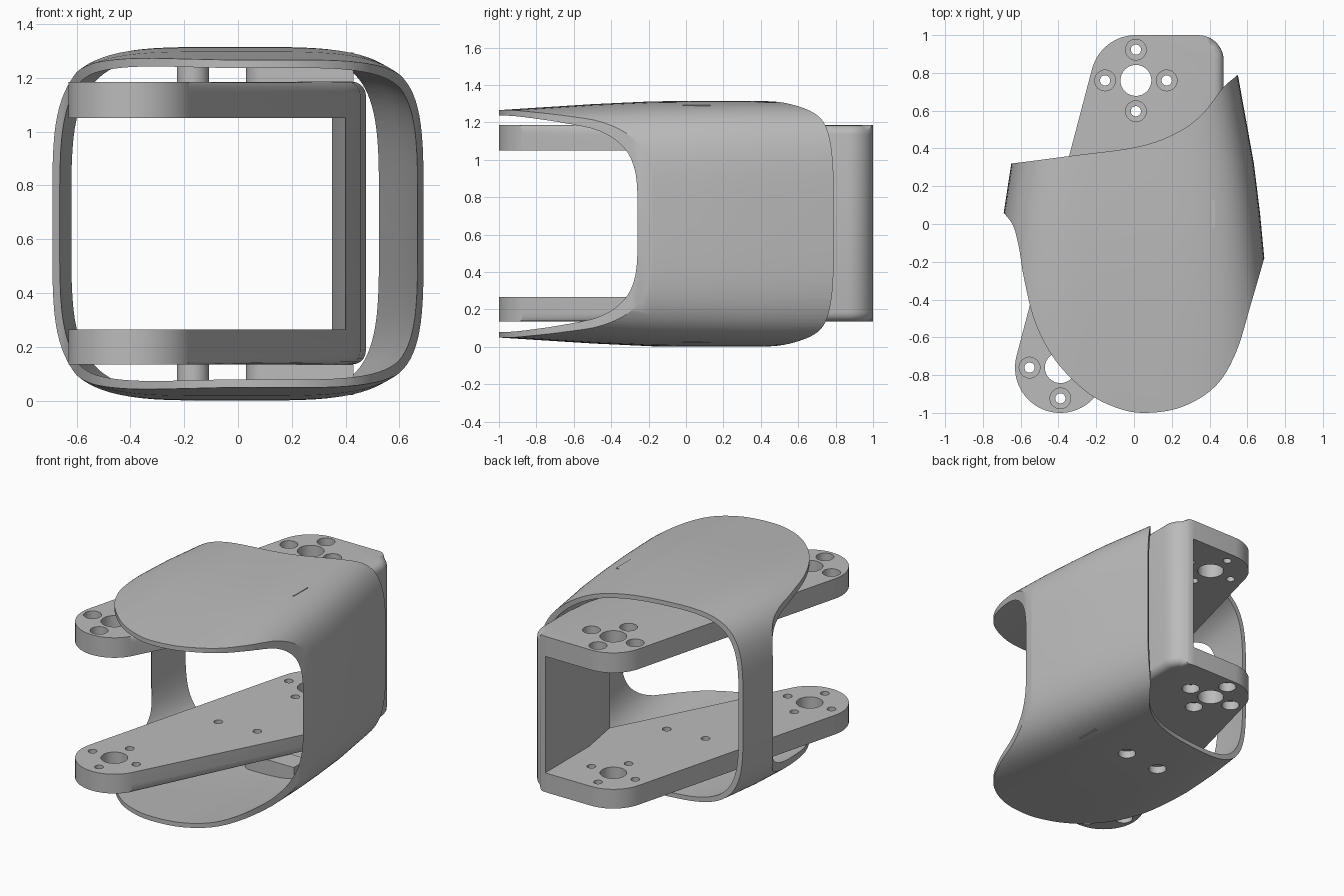
import bpy, bmesh
from math import sin, cos, pi, radians, copysign
from mathutils import Vector

if "Cube" in bpy.data.objects:
    bpy.data.objects.remove(bpy.data.objects["Cube"])

grey = bpy.data.materials.new("matte grey")
grey.use_nodes = True
colour = (0.5, 0.5, 0.5, 1)
grey.diffuse_color = colour
grey.node_tree.nodes["Principled BSDF"].inputs["Base Color"].default_value = colour

TOP = 1.315
ARM_LOW, ARM_IN = 0.135, 0.265      # outer and inner face of the lower arm
THICK = 0.03


def add_loft(bm, rings, cyclic=False):
    """Skin a list of point rings; cap the ends or join last ring to first."""
    loops = [[bm.verts.new(p) for p in ring] for ring in rings]
    n = len(loops[0])
    pairs = list(zip(loops, loops[1:]))
    if cyclic:
        pairs.append((loops[-1], loops[0]))
    else:
        bm.faces.new(loops[0][::-1])
        bm.faces.new(loops[-1])
    for a, b in pairs:
        for i in range(n):
            j = (i + 1) % n
            bm.faces.new((a[i], a[j], b[j], b[i]))


def make(name, bm):
    bmesh.ops.recalc_face_normals(bm, faces=bm.faces)
    mesh = bpy.data.meshes.new(name)
    bm.to_mesh(mesh)
    bm.free()
    mesh.materials.append(grey)
    ob = bpy.data.objects.new(name, mesh)
    bpy.context.collection.objects.link(ob)
    return ob


def prism(name, outline, z0, z1):
    bm = bmesh.new()
    add_loft(bm, [[(x, y, z) for x, y in outline] for z in (z0, z1)])
    return make(name, bm)


def arc(cx, cy, r, a0, a1, n=16):
    angles = [radians(a0 + (a1 - a0) * i / n) for i in range(n + 1)]
    return [(cx + r * cos(a), cy + r * sin(a)) for a in angles]


def pins(name, stacks):
    """Stepped round cutters; each stack is (x, y, [(radius, z), ...])."""
    bm = bmesh.new()
    for x, y, steps in stacks:
        add_loft(bm, [[(*p, z) for p in arc(x, y, r, 0, 360, 32)[:-1]] for r, z in steps])
    return make(name, bm)


def activate(ob):
    bpy.ops.object.select_all(action='DESELECT')
    ob.select_set(True)
    bpy.context.view_layer.objects.active = ob


def boolean(ob, cutter, operation='DIFFERENCE'):
    mod = ob.modifiers.new("cut", 'BOOLEAN')
    mod.operation, mod.solver, mod.object = operation, 'EXACT', cutter
    activate(ob)
    bpy.ops.object.modifier_apply(modifier=mod.name)


def smooth_path(points, steps=6):
    """Catmull-Rom curve through the points."""
    p = [Vector(q) for q in points]
    p = [2 * p[0] - p[1]] + p + [2 * p[-1] - p[-2]]
    out = []
    for a, b, c, d in zip(p, p[1:], p[2:], p[3:]):
        for i in range(steps):
            t = i / steps
            out.append((b * 2 + (c - a) * t + (a * 2 - b * 5 + c * 4 - d) * t ** 2
                        + (b * 3 - a - c * 3 + d) * t ** 3) / 2)
    return [tuple(v) for v in out + [p[-2]]]


# Bracket: solid block, softened on the wall side, then hollowed into two arms
FRONT, BACK, END_R = (-0.39, -0.76), (0.01, 0.76), 0.24
outline = (arc(*FRONT, END_R, 165, 333, 28) + [(0.4, 0.24), (0.455, 0.42), (0.475, 0.6)]
           + arc(0.34, 0.865, 0.135, 0, 90, 10) + arc(*BACK, END_R, 90, 165))
bracket = prism("joint_bracket", outline, ARM_LOW, TOP - ARM_LOW + 0.005)
bm = bmesh.new()
bm.from_mesh(bracket.data)
soft = []
for e in bm.edges:
    a, b = (v.co for v in e.verts)
    side = [f.normal for f in e.link_faces if abs(f.normal.z) < 0.5]
    if abs(a.z - b.z) < 0.01 and side[0].x > 0.5 and (a + b).y / 2 > -0.8:
        soft.append(e)
bmesh.ops.bevel(bm, geom=soft, offset=0.05, segments=5, profile=0.5, affect='EDGES')
bm.to_mesh(bracket.data)
bm.free()

gap = prism("gap_cutter", [(0.35, 1.2), (-1, 1.2), (-1, -1.2), (0.8, -1.2), (0.45, 0.2),
                           (0.4, 0.24), (0.35, 0.53)], ARM_IN, 1.05)

# Bearing holes ringed by four counterbored screw holes at each arm end
BIG, SMALL, BORE, RING = 0.082, 0.027, 0.055, 0.163
MIDDLE = [(-0.167, 0.03), (0.105, 0.055)]
stacks = []
for cx, cy in (FRONT, BACK):
    stacks.append((cx, cy, [(BIG, 0), (BIG, TOP)]))
    for k in range(4):
        a = k * pi / 2
        stacks.append((cx + RING * cos(a), cy + RING * sin(a),
                       [(BORE, 0), (BORE, 0.195), (SMALL, 0.196),
                        (SMALL, 1.124), (BORE, 1.125), (BORE, TOP)]))
stacks += [(x, y, [(SMALL, 0), (SMALL, TOP)]) for x, y in MIDDLE]
holes = pins("hole_cutter", stacks)
boolean(bracket, gap)
boolean(bracket, holes)

# Shell: tapering rounded tube, trimmed to a curved outline seen from above
STATIONS = [(-1.05, 0.74, -0.74, 0.605), (-0.5, 0.72, -0.73, 0.64), (-0.18, 0.69, -0.71, 0.655),
            (0.06, 0.667, -0.69, 0.657), (0.32, 0.635, -0.65, 0.657),
            (0.79, 0.55, -0.57, 0.652), (0.95, 0.51, -0.53, 0.648)]


def section(y, right, left, half, inset):
    cx, w, h = (right + left) / 2, (right - left) / 2 - inset, half - inset
    ring = []
    for i in range(96):
        a = 2 * pi * (i + 0.5) / 96
        c, s = (copysign(abs(f(a)) ** (2 / 4.3), f(a)) for f in (cos, sin))
        ring.append((cx + w * c, y, TOP / 2 + h * s))
    return ring


bm = bmesh.new()
add_loft(bm, [section(*s, 0) for s in STATIONS]
         + [section(*s, THICK) for s in reversed(STATIONS)], cyclic=True)
shell = make("outer_shell", bm)

back_edge = smooth_path([(0.65, 0.88), (0.55, 0.79), (0.47, 0.72), (0.35, 0.57), (0.2, 0.47),
                         (0, 0.405), (-0.34, 0.36), (-0.65, 0.32), (-0.85, 0.3)])
front_edge = smooth_path([(-0.79, 0.18), (-0.69, 0.06), (-0.64, -0.01), (-0.61, -0.12),
                          (-0.58, -0.3), (-0.52, -0.53), (-0.41, -0.73), (-0.25, -0.89),
                          (-0.1, -0.97), (0.05, -1), (0.25, -0.97), (0.43, -0.86),
                          (0.54, -0.68), (0.62, -0.42), (0.69, -0.18), (0.74, -0.01)])
trim = prism("trim_cutter", back_edge + front_edge + [(0.8, 0.1), (0.8, 0.8)], -0.2, 1.6)
boolean(shell, trim, 'INTERSECT')
screws = pins("screw_cutter", [(x, y, [(BORE, -0.1), (BORE, 0.05), (SMALL, 0.051), (SMALL, 0.4)])
                               for x, y in MIDDLE])
boolean(shell, screws)

# Spacers between the arms and the shell, at bottom and top
parts = [bracket, shell]
bar = arc(*MIDDLE[1], 0.075, 90, 270) + [(0.43, -0.02), (0.43, 0.13)]
for level, z0, z1 in (("lower", 0.022, ARM_LOW), ("upper", 1.185, TOP - 0.022)):
    post = prism(level + "_spacer_post", arc(*MIDDLE[0], 0.06, 0, 360, 32)[:-1], z0, z1)
    rail = prism(level + "_spacer_bar", bar, z0, z1)
    for ob in (post, rail):
        if level == "lower":
            boolean(ob, screws)
        parts.append(ob)

for cutter in (gap, holes, trim, screws):
    bpy.data.objects.remove(cutter)
for ob in parts:
    activate(ob)
    bpy.ops.object.shade_smooth_by_angle(angle=radians(30))
